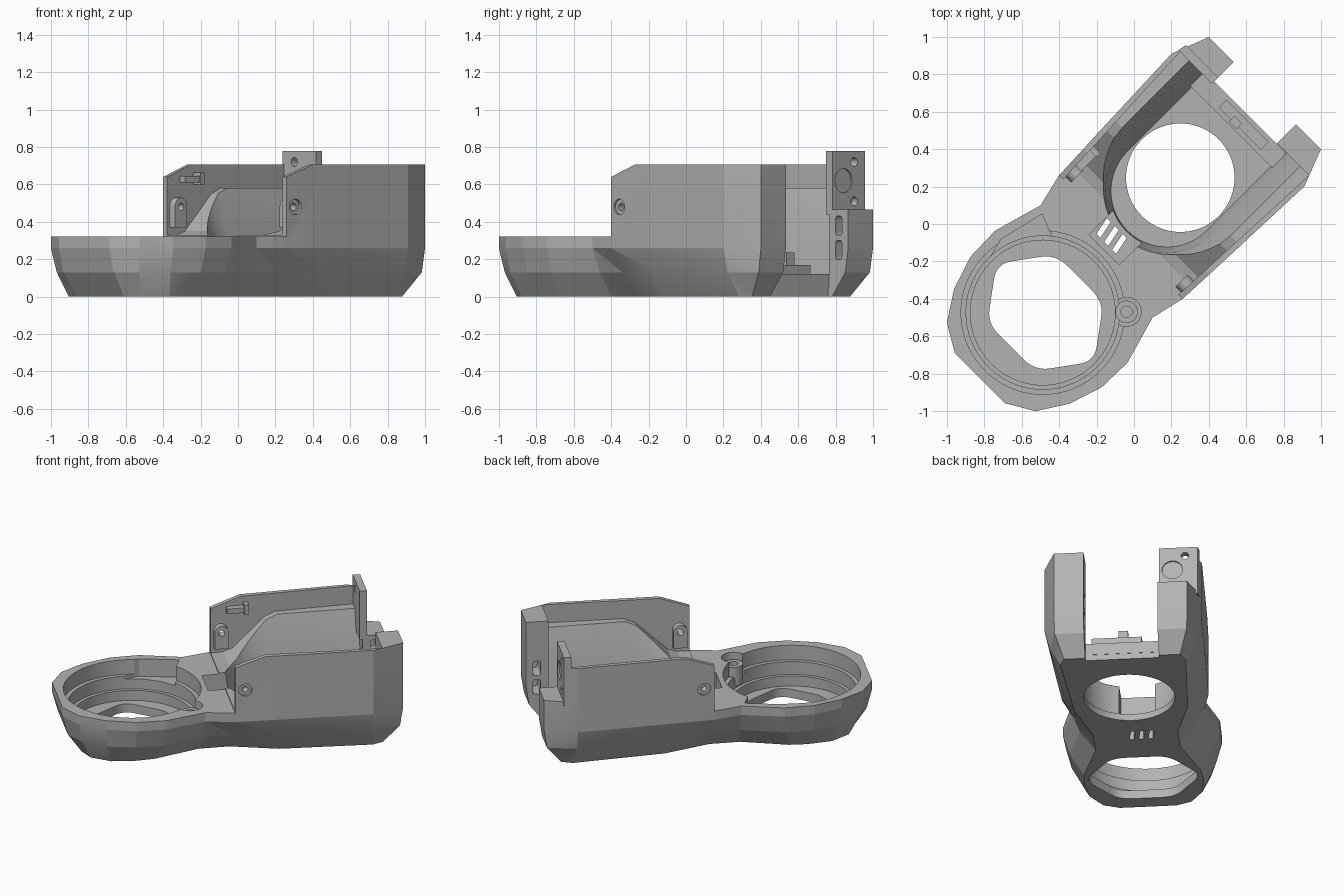
import bpy, bmesh, math
from mathutils import Matrix, Vector

if "Cube" in bpy.data.objects:
    bpy.data.objects.remove(bpy.data.objects["Cube"])

grey = bpy.data.materials.new("plain grey")
grey.use_nodes = True
COLOUR = (0.45, 0.45, 0.45, 1)
grey.diffuse_color = COLOUR
grey.node_tree.nodes["Principled BSDF"].inputs["Base Color"].default_value = COLOUR

# Parts are laid out as (along, across, up), then turned 45 degrees about z
TURN = Matrix.Rotation(math.pi / 4, 3, 'Z')


def loft(name, rings):
    """Closed solid through rings of equal point count."""
    bm = bmesh.new()
    loops = [[bm.verts.new(TURN @ Vector(p)) for p in ring] for ring in rings]
    n = len(loops[0])
    bm.faces.new(loops[0])
    bm.faces.new(loops[-1])
    for a, b in zip(loops, loops[1:]):
        for i in range(n):
            j = (i + 1) % n
            bm.faces.new((a[i], a[j], b[j], b[i]))
    bmesh.ops.recalc_face_normals(bm, faces=bm.faces)
    bmesh.ops.triangulate(bm, faces=[f for f in bm.faces if len(f.verts) == 4])
    me = bpy.data.meshes.new(name)
    bm.to_mesh(me)
    bm.free()
    me.materials.append(grey)
    ob = bpy.data.objects.new(name, me)
    bpy.context.scene.collection.objects.link(ob)
    return ob


def plan(name, pts, lo, hi):
    return loft(name, [[(u, v, z) for u, v in pts] for z in (lo, hi)])


def side(name, pts, lo, hi):
    return loft(name, [[(u, v, z) for u, z in pts] for v in (lo, hi)])


def box(name, u0, u1, v0, v1, z0, z1):
    return plan(name, [(u0, v0), (u1, v0), (u1, v1), (u0, v1)], z0, z1)


def circle(a, b, r, n=48):
    return [(a + r * math.cos(2 * math.pi * i / n), b + r * math.sin(2 * math.pi * i / n))
            for i in range(n)]


def rounded(pts, cut=0.25):
    out = []
    for i, p in enumerate(pts):
        p = Vector(p)
        a = p.lerp(Vector(pts[i - 1]), cut)
        b = p.lerp(Vector(pts[(i + 1) % len(pts)]), cut)
        for k in range(7):
            t = k / 6
            out.append(tuple(a.lerp(p, t).lerp(p.lerp(b, t), t)))
    return out


def mirrored(half):
    return half + [(u, -v) for u, v in reversed(half)]


def boolean(ob, others, op='DIFFERENCE'):
    bpy.context.view_layer.objects.active = ob
    for c in others:
        c.hide_render = True
        m = ob.modifiers.new("cut", 'BOOLEAN')
        m.operation, m.solver, m.object = op, 'EXACT', c
        bpy.ops.object.modifier_apply(modifier=m.name)
        bpy.data.objects.remove(c)


# Faceted outer shell: underside, lower facets, upright walls
under = [(-1.04, .18), (-1.0, .28), (-.88, .36), (-.72, .38), (-.6, .37), (-.3, .27),
         (-.1, .27), (.2, .36), (.8, .4), (.87, .37)]
lower = [(-1.13, .19), (-1.06, .31), (-.92, .41), (-.74, .46), (-.56, .46), (-.28, .37),
         (-.1, .38), (.2, .43), (.785, .47), (.97, .42)]
wall = [(-1.165, .19), (-1.08, .335), (-.925, .435), (-.74, .495), (-.55, .5), (-.283, .424),
        (-.1, .467), (.2, .48), (.785, .502), (.99, .424)]
body = loft("body_shell", [[(u, v, z) for u, v in mirrored(h)] for h, z in
                           ((under, 0), (lower, .13), (wall, .26), (wall, .707))])

cuts = []
# Low front section and sloped front corner of the tall walls
cuts.append(side("top_cut", [(-2, .322), (-.1, .322), (-.1, .64), (.1, .71), (.1, 1), (-2, 1)], -1, 1))

# Stepped round tub and its hexagonal opening
for r, z in ((.437, .22), (.41, .13), (.387, .06)):
    cuts.append(plan("tub_cut", circle(-.68, .01, r, 72), z, .5))
cuts.append(plan("tub_hole", rounded([(-.41, .18), (-.67, .37), (-.93, .18),
                                      (-.93, -.18), (-.67, -.37), (-.41, -.18)]), -.1, .2))
cuts.append(plan("rim_notch", [(-.74, .4), (-.56, .445), (-.31, .385), (-.36, .26)], .2, .5))
cuts.append(plan("post_notch", circle(-.36, -.304, .078, 32), .2, .5))

# Wide upper bay with a ramped ledge along each wall
ramp = [(-.2, .33), (-.02, .33), (.04, .35), (.25, .55), (.32, .58), (.845, .58), (.845, .9), (-.2, .9)]
cuts.append(loft("upper_bay", [[(u, s * (.44 + .045 * u), z) for u, z in ramp] for s in (-1, 1)]))


# Round-ended lower bay with flared sides, and the round floor opening
def bay(r):
    arc = [(.25 - r * math.cos(t * math.pi / 24), r * math.sin(t * math.pi / 24))
           for t in range(-12, 13)]
    return arc + [(.845, r), (.845, -r)]


cuts.append(loft("lower_bay", [[(u, v, z) for u, v in bay(r)]
                               for r, z in ((.3, .045), (.33, .3), (.41, .585))]))
cuts.append(plan("floor_hole", circle(.35, 0, .29, 72), -.1, .2))

# Rear opening between the arms, and the lowered left arm
cuts.append(box("rear_gap", .84, 1.2, -.235, .235, -.1, 1))
cuts.append(box("arm_drop", .83, 1.2, .1, .8, .465, 1))

# Bridge pocket with plain vent slots
cuts.append(box("bridge_pocket", -.21, -.02, -.1, .13, .1, .5))
for v in (-.045, .015, .075):
    cuts.append(plan("vent_slot", [(-.18, v), (-.08, v + .02), (-.08, v + .05), (-.18, v + .03)], -.1, .3))

# Slots inside each arm and screw holes through the side walls
for s in (-1, 1):
    for z in (.25, .38):
        slot = rounded([(.895, z - .05), (.945, z - .05), (.945, z + .05), (.895, z + .05)])
        cuts.append(side("arm_slot", slot, s * .2, s * .36))
    cuts.append(side("screw_recess", circle(-.035, .48, .042, 24), s * .455, s * .6))
    cuts.append(side("screw_hole", circle(-.035, .48, .02, 24), s * .3, s * .6))
boolean(body, cuts)
parts = [body]

# Hollow screw post beside the tub
post = plan("screw_post", circle(-.36, -.304, .06, 32), .15, .28)
boolean(post, [plan("post_bore", circle(-.36, -.304, .03, 24), .18, .4)])
parts.append(post)

# Upright bosses on the inner walls, with bores
for s, label in ((-1, "right"), (1, "left")):
    pill = [(-.035 + .045 * math.cos(t * math.pi / 12), .48 + .05 * math.sin(t * math.pi / 12))
            for t in range(13)] + [(-.08, .37), (.01, .37)]
    boss = side(label + "_wall_boss", pill, s * .395, s * .45)
    boolean(boss, [side("boss_bore", circle(-.035, .48, .02, 24), s * .3, s * .6)])
    parts.append(boss)

# Cable clip on the left inner wall
parts.append(box("wall_clip_base", .0, .13, .4, .45, .61, .645))
parts.append(box("wall_clip_tip", .11, .14, .395, .45, .6, .665))

# Drilled mounting plate on the left arm
plate = plan("mounting_plate", [(.825, .235), (.872, .235), (.872, .48), (.825, .49)], .44, .78)
holes = []
for v, z, r, depth in ((.40, .72, .024, .8), (.40, .51, .024, .8), (.32, .62, .065, .862)):
    holes.append(loft("plate_hole", [[(u, a, b) for a, b in circle(v, z, r, 32)]
                                     for u in (depth, .95)]))
boolean(plate, holes)
parts.append(plate)

# Rear sill with a small latch
parts.append(box("rear_sill", .735, .842, -.31, .31, .04, .12))
parts.append(box("sill_step", .76, .82, -.2, .12, .115, .17))
parts.append(box("sill_latch", .745, .79, -.03, .03, .1, .235))

bpy.ops.object.select_all(action='DESELECT')
for ob in parts:
    ob.select_set(True)
bpy.context.view_layer.objects.active = body
bpy.ops.object.shade_smooth_by_angle(angle=math.radians(13))
